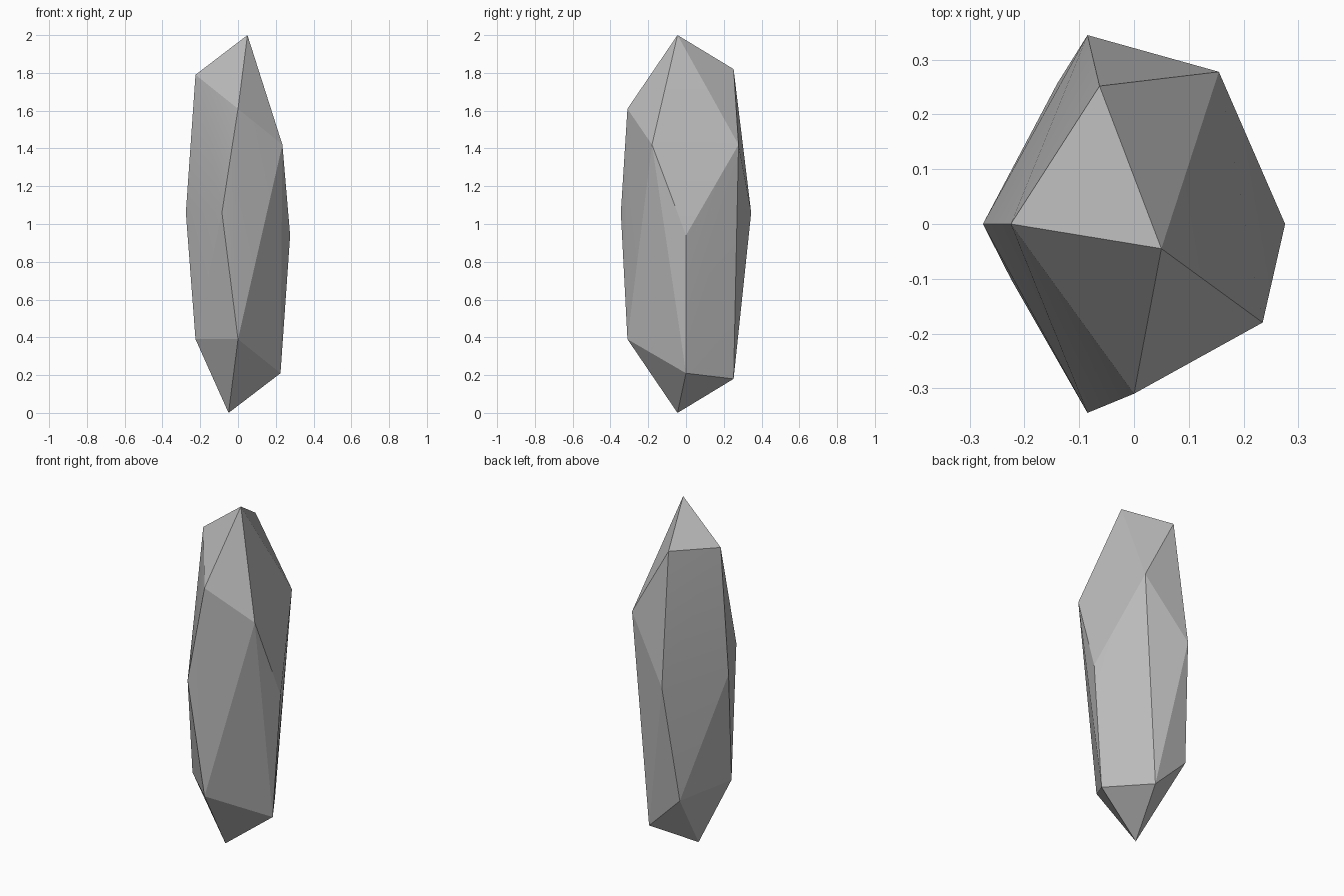
import bpy
import bmesh
import math

# Remove the default object
old = bpy.data.objects.get("Cube")
if old:
    bpy.data.objects.remove(old, do_unlink=True)


def make_material(name, colour):
    material = bpy.data.materials.new(name)
    material.use_nodes = True
    material.diffuse_color = colour
    material.node_tree.nodes["Principled BSDF"].inputs["Base Color"].default_value = colour
    return material


def make_faceted_stone(name, corner_groups, material):
    """Wrap flat facets around the corners of an irregular cut stone."""
    bm = bmesh.new()
    for corners in corner_groups:
        for corner in corners:
            bm.verts.new(corner)
    hull = bmesh.ops.convex_hull(bm, input=bm.verts)
    leftovers = set(hull["geom_interior"]) | set(hull["geom_unused"])
    loose = [item for item in leftovers if isinstance(item, bmesh.types.BMVert)]
    bmesh.ops.delete(bm, geom=loose, context="VERTS")
    bmesh.ops.recalc_face_normals(bm, faces=bm.faces)

    mesh = bpy.data.meshes.new(name)
    bm.to_mesh(mesh)
    bm.free()
    mesh.materials.append(material)
    stone = bpy.data.objects.new(name, mesh)
    bpy.context.collection.objects.link(stone)
    return stone


# Corners of the crystal, from the upper point down to the lower point
upper_point = [(0.05, -0.045, 2.0)]
upper_shoulder = [
    (-0.063, 0.252, 1.82),
    (-0.225, 0.0, 1.79),
    (0.0, -0.31, 1.61),
    (0.235, -0.18, 1.42),
    (0.155, 0.278, 1.42),
]
girdle = [
    (-0.085, 0.345, 1.06),
    (-0.276, 0.0, 1.06),
    (-0.085, -0.345, 1.06),
    (0.276, 0.0, 0.94),
]
lower_shoulder = [
    (-0.225, -0.1, 0.39),
    (0.0, -0.31, 0.39),
    (-0.14, 0.257, 0.38),
    (0.225, 0.0, 0.21),
    (0.063, 0.252, 0.18),
]
lower_point = [(-0.05, -0.045, 0.0)]

grey = make_material("stone_grey", (0.5, 0.5, 0.5, 1.0))
crystal = make_faceted_stone(
    "crystal",
    [upper_point, upper_shoulder, girdle, lower_shoulder, lower_point],
    grey,
)

# Blend only the facets that are almost level with each other
bpy.ops.object.select_all(action="DESELECT")
crystal.select_set(True)
bpy.context.view_layer.objects.active = crystal
bpy.ops.object.shade_smooth_by_angle(angle=math.radians(15))
